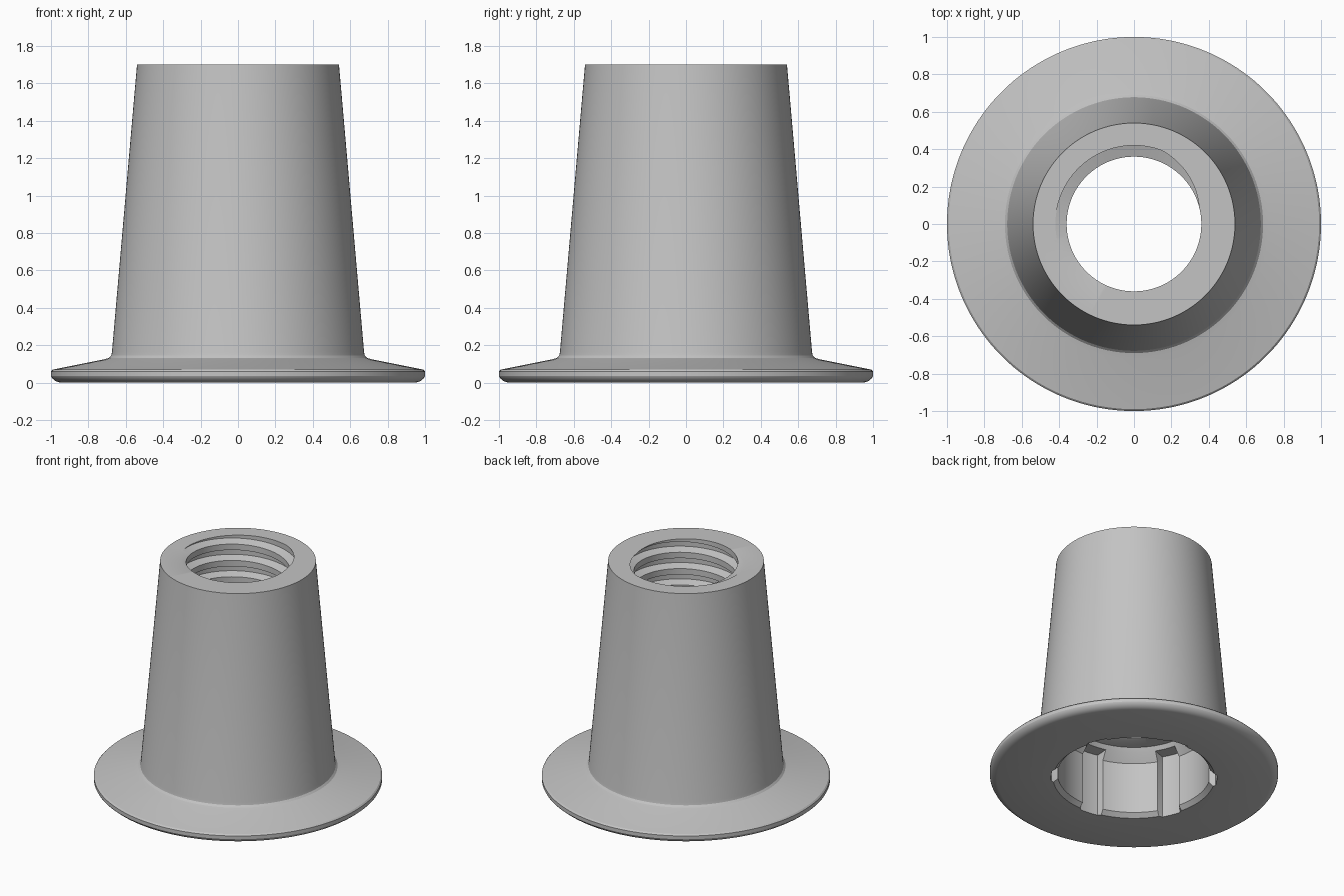
import bpy, bmesh, math

cube = bpy.data.objects.get("Cube")
if cube:
    bpy.data.objects.remove(cube, do_unlink=True)

SEG = 180                       # segments around the axis
TAU = math.tau
Z_LOW, Z_TOP = 0.52, 1.70       # ends of the thread
PITCH, CREST, ROOT = 0.125, 0.36, 0.42
START = Z_TOP / PITCH + 50 / 360
SLOT_R, SLOT_HALF, SLOT_PHASE = 0.575, 7.5, -37

grey = bpy.data.materials.new("plain grey")
grey.use_nodes = True
grey.diffuse_color = (0.55, 0.55, 0.55, 1)
grey.node_tree.nodes["Principled BSDF"].inputs["Base Color"].default_value = (0.55, 0.55, 0.55, 1)


def thread_radius(z, turn):
    """Trapezoid thread: crest, flank, root."""
    u = (z / PITCH - turn - START) % 1
    u = min(u, 1 - u)
    return CREST + (ROOT - CREST) * min(1, max(0, (u - 0.18) / 0.15))


def slotted(r):
    """Radius widened where one of the six slots runs."""
    def radius(turn):
        a = (turn * 360 - SLOT_PHASE + 30) % 60 - 30
        return SLOT_R if abs(a) <= SLOT_HALF else r
    return radius


def point(bm, r, turn, z):
    return bm.verts.new((r * math.cos(turn * TAU), r * math.sin(turn * TAU), z))


def ring(bm, radius, z):
    f = radius if callable(radius) else (lambda turn: radius)
    return [point(bm, f(j / SEG), j / SEG, z) for j in range(SEG)]


def bridge(bm, a, b):
    for j in range(SEG):
        k = (j + 1) % SEG
        bm.faces.new((a[j], a[k], b[k], b[j]))


bm = bmesh.new()

# Socket, underside, flange and tapered sleeve, from the bore out to the rim
profile = [
    (lambda t: thread_radius(Z_LOW, t), Z_LOW),
    (0.46, 0.51), (0.48, 0.48), (slotted(0.48), 0.48),
    (slotted(0.53), 0.42), (slotted(0.53), 0.03), (slotted(0.56), 0),
    (0.95, 0), (0.975, 0.008), (0.995, 0.025), (1, 0.035), (1, 0.06),
    (0.99, 0.07), (0.72, 0.124), (0.69, 0.132), (0.678, 0.145), (0.674, 0.165),
    (0.54, Z_TOP), (lambda t: thread_radius(Z_TOP, t), Z_TOP),
]
rings = [ring(bm, r, z) for r, z in profile]
for lower, upper in zip(rings, rings[1:]):
    bridge(bm, lower, upper)

# Internal thread: helical rows clipped flat at both ends
knots = (-0.18, 0.18, 0.33, 0.67)
first = math.floor(Z_LOW / PITCH - START) - 2
last = math.ceil(Z_TOP / PITCH - START) + 2
rows = []
for n in range(first, last):
    for u in knots:
        row = []
        for j in range(SEG):
            turn = j / SEG
            z = min(Z_TOP, max(Z_LOW, PITCH * (n + u + START + turn)))
            row.append(point(bm, thread_radius(z, turn), turn, z))
        rows.append(row)
step = len(knots)
for i in range(len(rows) - step - 1):
    for j in range(SEG):
        wrap = j == SEG - 1
        k, s = (0, step) if wrap else (j + 1, 0)
        bm.faces.new((rows[i][j], rows[i + s][k], rows[i + 1 + s][k], rows[i + 1][j]))

bmesh.ops.remove_doubles(bm, verts=bm.verts, dist=0.0002)
bmesh.ops.delete(bm, geom=[v for v in bm.verts if not v.link_faces], context='VERTS')
bmesh.ops.recalc_face_normals(bm, faces=bm.faces)

mesh = bpy.data.meshes.new("threaded_sleeve")
bm.to_mesh(mesh)
bm.free()
sleeve = bpy.data.objects.new("threaded_sleeve", mesh)
bpy.context.collection.objects.link(sleeve)
mesh.materials.append(grey)

bpy.ops.object.select_all(action='DESELECT')
sleeve.select_set(True)
bpy.context.view_layer.objects.active = sleeve
bpy.ops.object.shade_smooth_by_angle(angle=math.radians(25))
